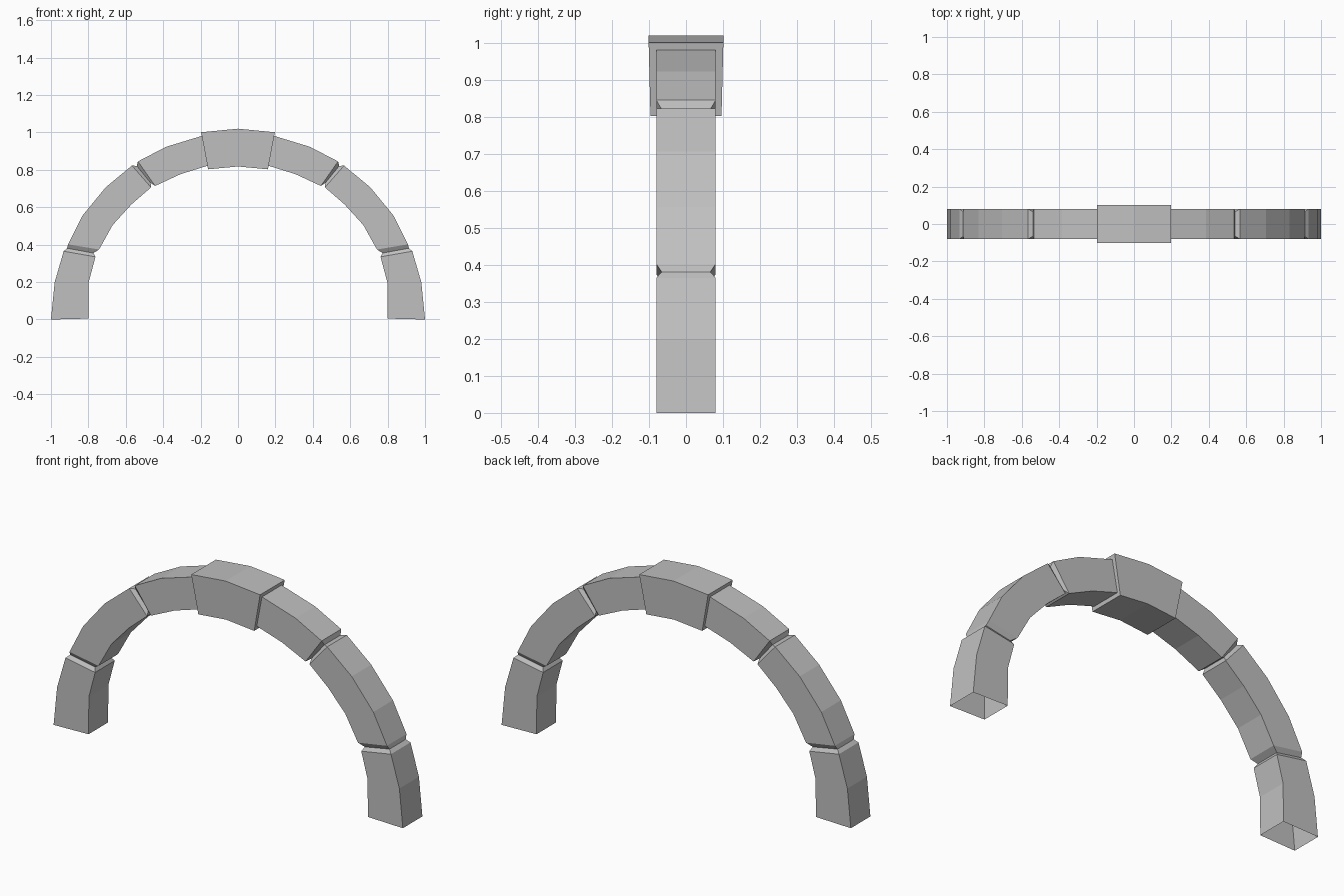
import bpy
import bmesh

cube = bpy.data.objects.get("Cube")
if cube:
    bpy.data.objects.remove(cube, do_unlink=True)

stone = bpy.data.materials.new("grey_stone")
stone.use_nodes = True
colour = (0.53, 0.53, 0.53, 1)
stone.diffuse_color = colour
stone.node_tree.nodes["Principled BSDF"].inputs["Base Color"].default_value = colour


def loft(name, sections, capped):
    """Skin four-sided sections: outer (x, z), inner (x, z), outer and inner half depth."""
    bm = bmesh.new()
    rings = []
    for (ox, oz), (ix, iz), outer_y, inner_y in sections:
        corners = [(ox, -outer_y, oz), (ox, outer_y, oz), (ix, inner_y, iz), (ix, -inner_y, iz)]
        rings.append([bm.verts.new(c) for c in corners])
    for a, b in zip(rings, rings[1:]):
        for i in range(4):
            j = (i + 1) % 4
            bm.faces.new((a[i], a[j], b[j], b[i]))
    if capped:
        bm.faces.new(rings[0][::-1])
        bm.faces.new(rings[-1])
    bmesh.ops.recalc_face_normals(bm, faces=bm.faces)
    mesh = bpy.data.meshes.new(name)
    bm.to_mesh(mesh)
    bm.free()
    mesh.materials.append(stone)
    obj = bpy.data.objects.new(name, mesh)
    bpy.context.collection.objects.link(obj)
    return obj


# Each block lists outer and inner points; the last section is the bottom of its joint groove
W, G = 0.08, 0.066
foot = [((1, 0), (0.8, 0.005), W, W),
        ((0.98, 0.2), (0.798, 0.2), W, W),
        ((0.932, 0.365), (0.762, 0.335), W, W)]
low_groove = ((0.914, 0.381), (0.773, 0.355), G, G)
middle = [((0.909, 0.402), (0.743, 0.374), W, W),
          ((0.831, 0.556), (0.67, 0.505), W, W),
          ((0.707, 0.707), (0.57, 0.615), W, W),
          ((0.567, 0.823), (0.465, 0.706), W, W)]
high_groove = ((0.541, 0.821), (0.467, 0.73), G, G)
upper = [((0.535, 0.845), (0.443, 0.714), W, W),
         ((0.385, 0.923), (0.307, 0.777), W, W),
         ((0.195, 0.981), (0.163, 0.822), W, W),
         ((0.15, 0.985), (0.13, 0.83), W, W)]

# Arch sides, open underneath the feet
parts = {
    "foot_block": foot + [low_groove],
    "middle_block": [low_groove] + middle + [high_groove],
    "upper_block": [high_groove] + upper,
}
for side, sign in (("left", 1), ("right", -1)):
    for name, sections in parts.items():
        placed = [((sign * o[0], o[1]), (sign * i[0], i[1]), oy, iy) for o, i, oy, iy in sections]
        loft(side + "_" + name, placed, False)

# Wider keystone at the crown, slightly tapered toward the underside
loft("keystone", [((x * 0.197, 1.02 - 0.019 * x * x), (x * 0.16, 0.818 - 0.015 * x * x), 0.101, 0.096)
                  for x in (-1, 0, 1)], True)
